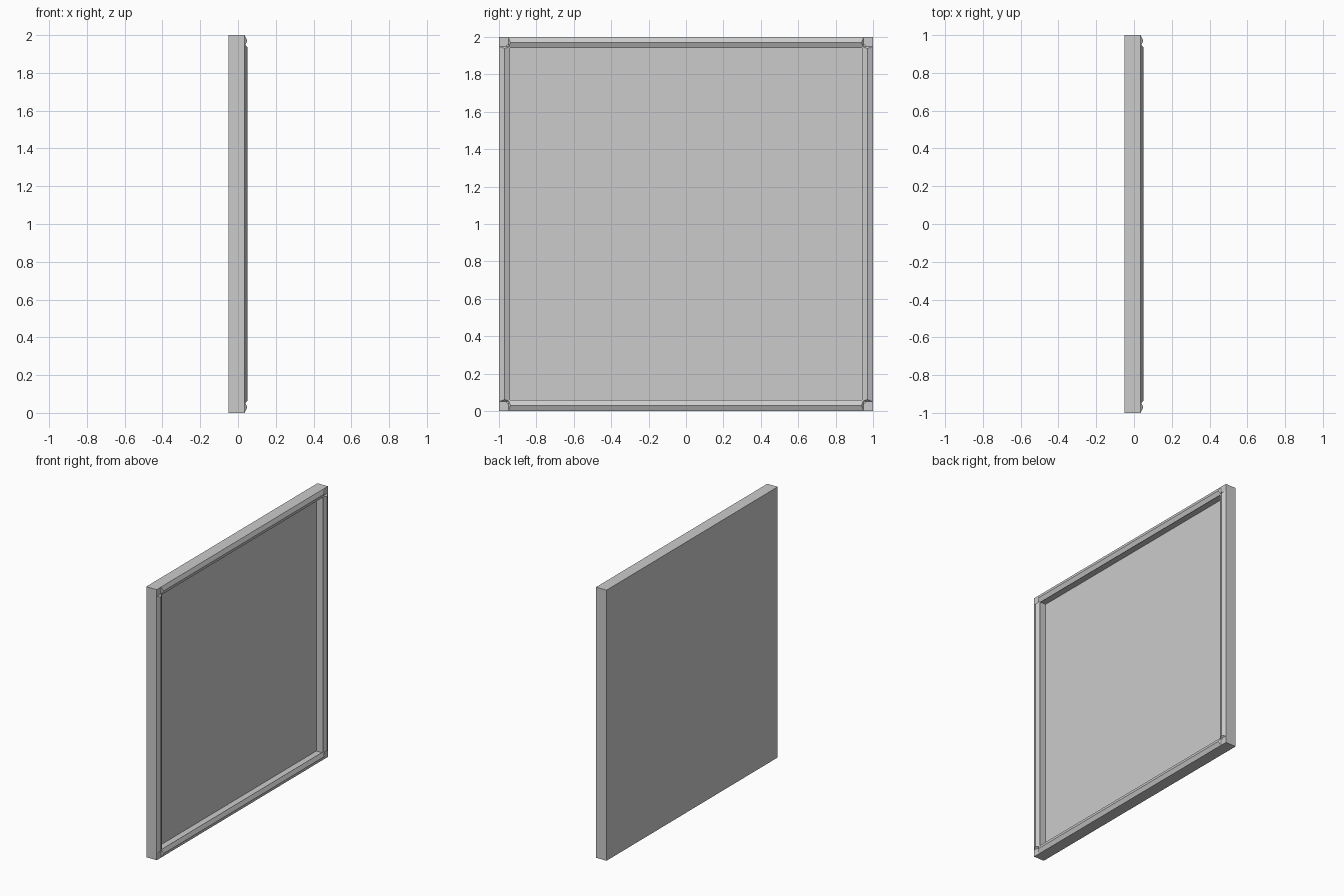
import bpy, bmesh
from math import pi
from mathutils import Matrix, Vector

if "Cube" in bpy.data.objects:
    bpy.data.objects.remove(bpy.data.objects["Cube"])

BACK, FLOOR, FACE, PEAK = -0.05, -0.03, 0.035, 0.049
BAR = 0.06  # width of the frame bars


def add_object(name, bm):
    bmesh.ops.recalc_face_normals(bm, faces=bm.faces)
    mesh = bpy.data.meshes.new(name)
    bm.to_mesh(mesh)
    bm.free()
    obj = bpy.data.objects.new(name, mesh)
    bpy.context.collection.objects.link(obj)
    return obj


# Square tray: a thin slab with its front inset and pushed back
bm = bmesh.new()
bmesh.ops.create_cube(bm, size=1)
bmesh.ops.scale(bm, vec=(FACE - BACK, 2, 2), verts=bm.verts)
bmesh.ops.translate(bm, vec=((FACE + BACK) / 2, 0, 1), verts=bm.verts)
bm.normal_update()
front = max(bm.faces, key=lambda f: f.calc_center_median().x)
bmesh.ops.inset_region(bm, faces=[front], thickness=BAR)
opening = bmesh.ops.extrude_discrete_faces(bm, faces=[front])["faces"]
bmesh.ops.translate(bm, vec=(FLOOR - FACE, 0, 0), verts=opening[0].verts)
add_object("recessed_panel", bm)


# Ridged trim with sloping ends, one strip turned to each edge
def trim(name, angle):
    bm = bmesh.new()
    outer, mid, inner = 1.0, 1.0 - BAR / 2, 1.0 - BAR
    base, top = 0.95, 0.938
    a, b, c, d, p, q = [bm.verts.new(v) for v in (
        (FACE, -base, outer), (FACE, base, outer),
        (FACE, base, inner), (FACE, -base, inner),
        (PEAK, -top, mid), (PEAK, top, mid))]
    for face in ((a, b, q, p), (d, p, q, c), (a, p, d), (b, c, q), (a, d, c, b)):
        bm.faces.new(face)
    turn = Matrix.Translation(Vector((0, 0, 1))) @ Matrix.Rotation(angle, 4, 'X')
    bmesh.ops.transform(bm, matrix=turn, verts=bm.verts)
    add_object(name, bm)


for i, side in enumerate(("top", "left", "bottom", "right")):
    trim(side + "_trim", i * pi / 2)
